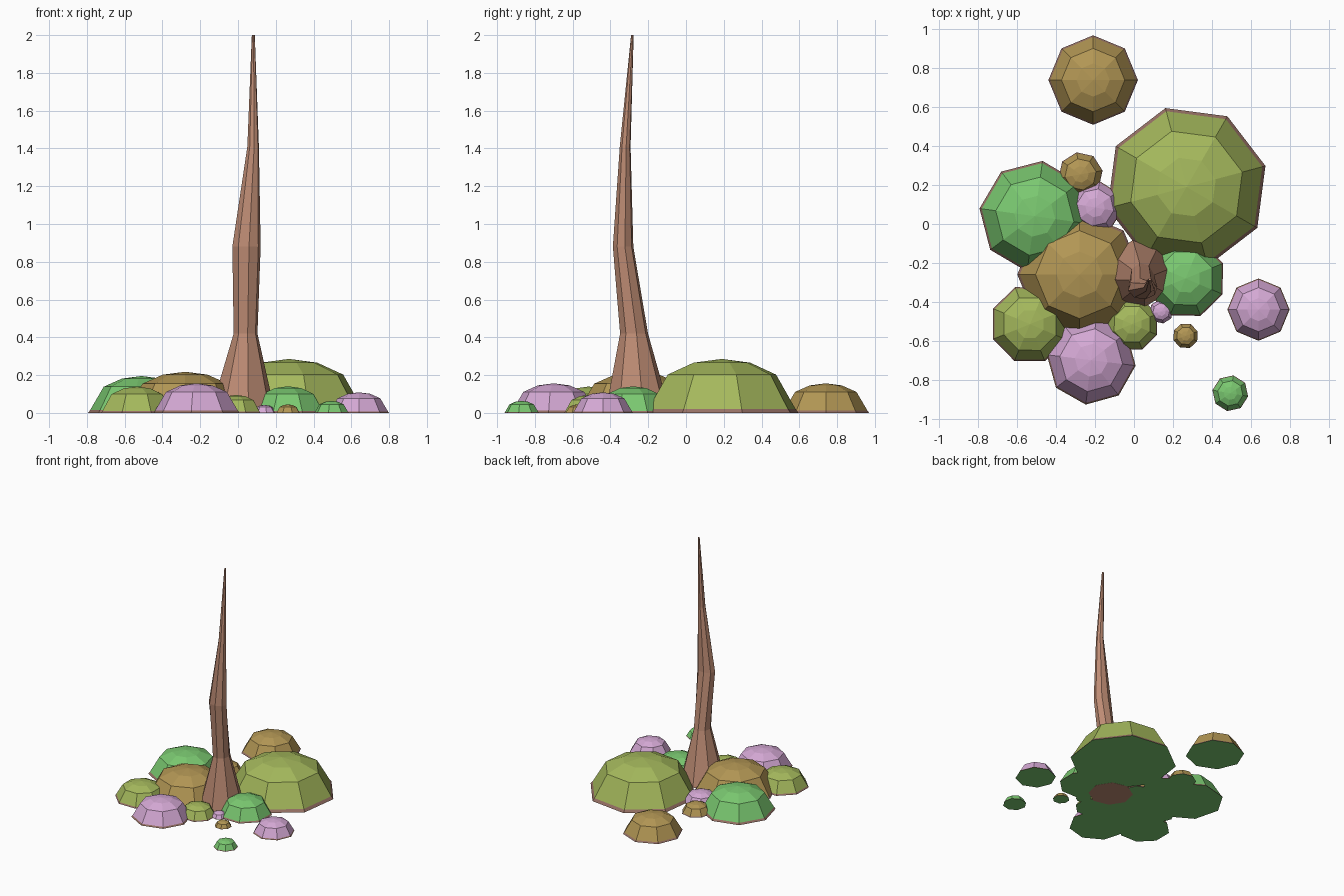
import bpy, math

if "Cube" in bpy.data.objects:
    bpy.data.objects.remove(bpy.data.objects["Cube"])


def material(name, rgb):
    # sRGB 0-255 to linear
    m = bpy.data.materials.new(name)
    lin = [((c / 255 + 0.055) / 1.055) ** 2.4 for c in rgb]
    m.diffuse_color = (*lin, 1)
    m.use_nodes = True
    m.node_tree.nodes["Principled BSDF"].inputs["Base Color"].default_value = m.diffuse_color
    return m


GREEN = material("leaf green", (122, 200, 112))
OLIVE = material("olive green", (164, 184, 92))
GOLD = material("golden brown", (178, 150, 84))
PINK = material("pink", (212, 168, 212))
BARK = material("bark brown", (190, 140, 116))
RIM = material("rim brown", (150, 112, 100))


def loft(name, rings, sides, rot, mats, rule):
    """Stack of rings (x, y, z, rx, ry), with flat caps; rule(row) gives material slot."""
    verts, faces, slots = [], [], []
    for x, y, z, rx, ry in rings:
        for i in range(sides):
            a = math.radians(rot) + 2 * math.pi * i / sides
            verts.append((x + rx * math.cos(a), y + ry * math.sin(a), z))
    for r in range(len(rings) - 1):
        for i in range(sides):
            j = (i + 1) % sides
            a, b = r * sides, (r + 1) * sides
            faces.append((a + i, a + j, b + j, b + i))
            slots.append(rule(r))
    faces.append(tuple(reversed(range(sides))))
    slots.append(rule(-1))
    # fan to a pointed tip just above the last ring
    x, y, z, rx, _ = rings[-1]
    tip = len(verts)
    verts.append((x, y, z + TIP * rx))
    for i in range(sides):
        last = (len(rings) - 1) * sides
        faces.append((last + i, last + (i + 1) % sides, tip))
        slots.append(rule(len(rings)))
    me = bpy.data.meshes.new(name)
    me.from_pydata(verts, [], faces)
    for m in mats:
        me.materials.append(m)
    for p, s in zip(me.polygons, slots):
        p.material_index = s
    ob = bpy.data.objects.new(name, me)
    bpy.context.collection.objects.link(ob)
    return ob


# Low bushes: x, y, radius, rotation, colour
TIP = 0.13
bushes = [
    (-0.21, 0.74, 0.23, 0, GOLD),
    (0.27, 0.19, 0.42, 15, OLIVE),
    (-0.51, 0.04, 0.287, 37, GREEN),
    (-0.28, -0.26, 0.32, 0, GOLD),
    (-0.535, -0.515, 0.205, 22, OLIVE),
    (-0.22, -0.70, 0.23, 38, PINK),
    (-0.01, -0.515, 0.14, 22, OLIVE),
    (0.265, -0.28, 0.207, 22, GREEN),
    (0.64, -0.44, 0.16, 0, PINK),
    (0.265, -0.575, 0.066, 20, GOLD),
    (0.495, -0.87, 0.093, 35, GREEN),
    (0.14, -0.45, 0.062, 10, PINK),
    (-0.275, 0.255, 0.115, 10, GOLD),
    (-0.20, 0.085, 0.137, 35, PINK),
]
for n, (x, y, R, rot, col) in enumerate(bushes):
    h = 0.68 * R
    prof = [(1.0, 0.0), (0.96, 0.075), (0.707, 0.71), (0.37, 0.93)]
    rings = [(x, y, h * v, R * u, R * u) for u, v in prof]
    # underside green, thin brown rim, coloured dome
    loft(f"bush_{n + 1}", rings, 8, rot, [col, RIM, GREEN],
         lambda r: {-1: 2, 0: 1}.get(r, 0))

# Tall crooked bare trunk
TIP = 0
trunk = [
    (0.025, -0.255, -0.001, 0.175, 0.175),
    (0.04, -0.275, 0.42, 0.064, 0.075),
    (0.045, -0.333, 0.88, 0.076, 0.055),
    (0.08, -0.322, 1.41, 0.031, 0.029),
    (0.081, -0.284, 2.0, 0.008, 0.007),
]
loft("trunk", trunk, 8, 10, [BARK], lambda r: 0)
